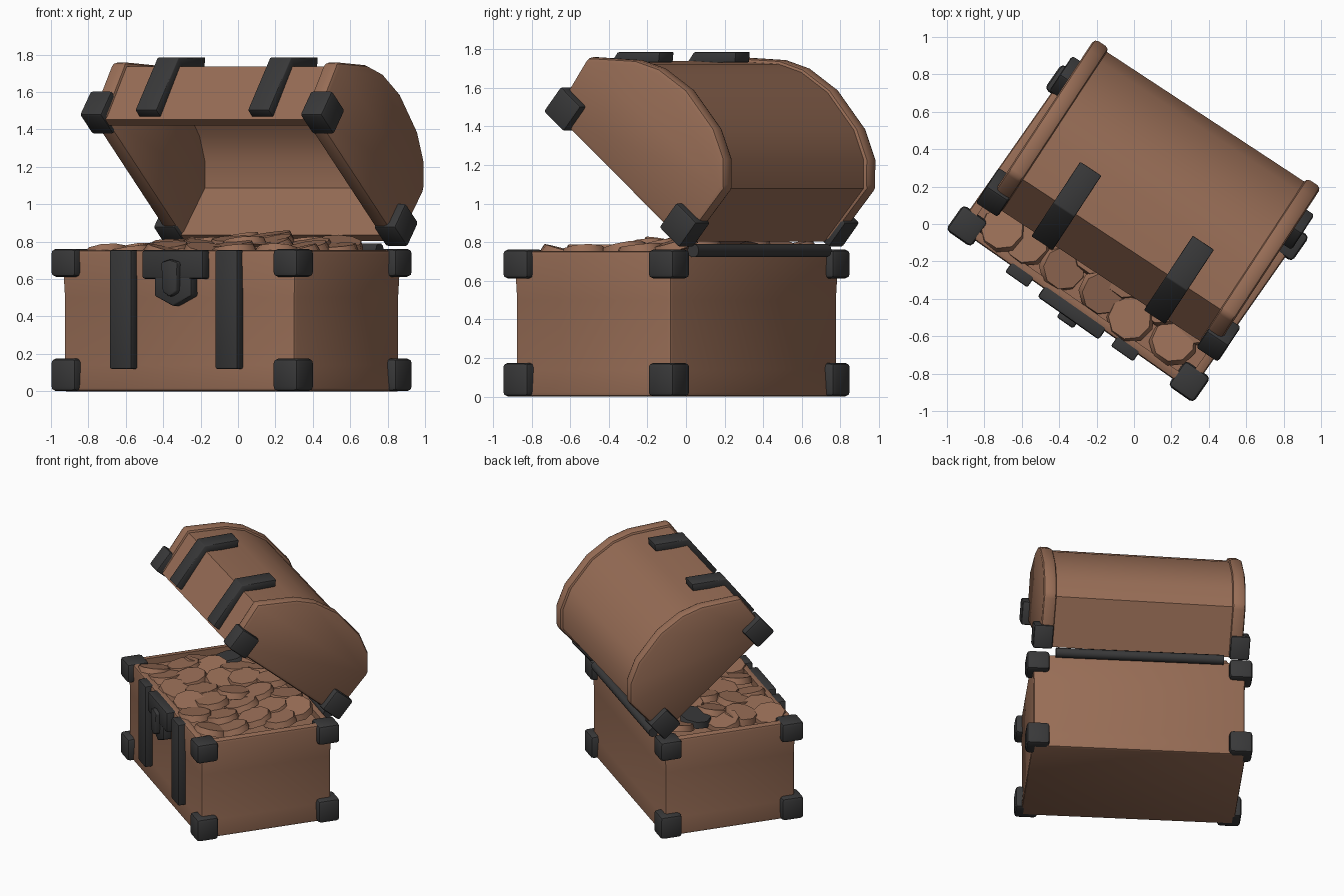
import bpy, bmesh, math, random
from mathutils import Matrix, Vector

if "Cube" in bpy.data.objects:
    bpy.data.objects.remove(bpy.data.objects["Cube"])

random.seed(4)


def material(name, rgb):
    m = bpy.data.materials.new(name)
    m.diffuse_color = (*rgb, 1)
    m.use_nodes = True
    m.node_tree.nodes["Principled BSDF"].inputs["Base Color"].default_value = m.diffuse_color
    return m


BROWN = material("brown wood", (0.31, 0.152, 0.092))
DARK = material("dark iron", (0.04, 0.04, 0.041))

# Frames: base is turned about z, the lid is also swung open about its hinge
BASE = Matrix.Rotation(math.radians(-35), 4, 'Z')
LID = (Matrix.Rotation(math.radians(-33.3), 4, 'Z') @ Matrix.Translation((0.005, 0.46, 0.79))
       @ Matrix.Rotation(math.radians(-40), 4, 'X'))


def finish(name, bm, mat, frame, bevel=0.0, angle=40):
    bmesh.ops.recalc_face_normals(bm, faces=bm.faces)
    if bevel:
        edges = [e for e in bm.edges if len(e.link_faces) == 2 and e.calc_face_angle() > 0.7]
        bmesh.ops.bevel(bm, geom=edges, offset=bevel, segments=2, profile=0.5, affect='EDGES')
    me = bpy.data.meshes.new(name)
    bm.to_mesh(me)
    bm.free()
    ob = bpy.data.objects.new(name, me)
    bpy.context.collection.objects.link(ob)
    me.materials.append(mat)
    me.transform(frame)
    me.shade_smooth()
    me.set_sharp_from_angle(angle=math.radians(angle))
    return ob


def box(name, center, size, mat, frame, bevel=0.0):
    bm = bmesh.new()
    bmesh.ops.create_cube(bm, size=1, matrix=Matrix.Translation(center) @ Matrix.Diagonal((*size, 1)))
    return finish(name, bm, mat, frame, bevel)


def prism(name, pts, x0, x1, mat, frame, bevel=0.0):
    """Extrude a (y, z) outline along x."""
    bm = bmesh.new()
    face = bm.faces.new([bm.verts.new((x0, y, z)) for y, z in pts])
    new = bmesh.ops.extrude_face_region(bm, geom=[face])['geom']
    bmesh.ops.translate(bm, vec=(x1 - x0, 0, 0), verts=[v for v in new if isinstance(v, bmesh.types.BMVert)])
    return finish(name, bm, mat, frame, bevel)


# Base box with a thin rim and a sunken filling
W, F, B, H = 0.765, -0.56, 0.44, 0.755
MID = (F + B) / 2
bm = bmesh.new()
bmesh.ops.create_cube(bm, size=1, matrix=Matrix.Translation((0, MID, H / 2)) @ Matrix.Diagonal((2 * W, B - F, H, 1)))
sides = [e for e in bm.edges if abs(e.verts[0].co.z - e.verts[1].co.z) > 0.1]
bmesh.ops.subdivide_edges(bm, edges=sides, cuts=2)
for v in bm.verts:
    if 0.1 < v.co.z < H - 0.1:
        low = v.co.z < 0.4
        v.co.z = 0.14 if low else 0.5
        v.co.x *= 0.985
        v.co.y = MID + (v.co.y - MID) * 0.98
edges = [e for e in bm.edges if e.calc_face_angle() > 0.7]
bmesh.ops.bevel(bm, geom=edges, offset=0.02, segments=2, profile=0.5, affect='EDGES')
top = [max((f for f in bm.faces if f.normal.z > 0.99), key=lambda f: f.calc_area())]
bmesh.ops.inset_region(bm, faces=top, thickness=0.045)
hole = bmesh.ops.extrude_face_region(bm, geom=top)['geom']
bmesh.ops.translate(bm, vec=(0, 0, -0.05), verts=[v for v in hole if isinstance(v, bmesh.types.BMVert)])
bmesh.ops.delete(bm, geom=top, context='FACES_ONLY')
finish("chest_base", bm, BROWN, BASE)

# Heaped coins, higher towards the back
for i in range(6):
    for j in range(5):
        u = -0.56 + 0.224 * i + random.uniform(-0.03, 0.03) + (0.05 if j % 2 else -0.05)
        v = -0.41 + 0.17 * j + random.uniform(-0.02, 0.02)
        z = 0.735 + 0.09 * (j / 4) * (1 - abs(u) / 0.8) + random.uniform(-0.005, 0.015)
        u = max(-0.56, min(0.56, u))
        tilt = Matrix.Rotation(random.uniform(-0.25, 0.25), 4, 'X') @ Matrix.Rotation(random.uniform(-0.25, 0.25), 4, 'Y')
        bm = bmesh.new()
        bmesh.ops.create_cone(bm, cap_ends=True, segments=9, radius1=0.13, radius2=0.115, depth=0.045,
                              matrix=Matrix.Translation((u, v, z)) @ tilt)
        finish("coin", bm, DARK if (i, j) == (0, 3) else BROWN, BASE)

# Iron corners of the base, bottom and top
for sx in (-1, 1):
    for y, sy in ((F, -1), (B, 1)):
        for z, h in ((0.088, 0.175), (0.687, 0.15)):
            box("base_corner", (sx * (W - 0.04), y - sy * 0.04, z), (0.165, 0.165, h), DARK, BASE, 0.025)

# Front straps on base
for sx in (-1, 1):
    box("base_strap", (sx * 0.345, F - 0.01, 0.437), (0.145, 0.07, 0.635), DARK, BASE, 0.01)

# Lock: plate, shield and hasp
box("lock_plate", (0, F - 0.015, 0.678), (0.40, 0.08, 0.155), DARK, BASE, 0.015)


def shield(name, pts, y0, y1, bevel):
    bm = bmesh.new()
    face = bm.faces.new([bm.verts.new((x, y0, z)) for x, z in pts])
    new = bmesh.ops.extrude_face_region(bm, geom=[face])['geom']
    bmesh.ops.translate(bm, vec=(0, y1 - y0, 0), verts=[v for v in new if isinstance(v, bmesh.types.BMVert)])
    finish(name, bm, DARK, BASE, bevel)


shield("lock_shield", [(-0.12, 0.64), (-0.12, 0.51), (0, 0.455), (0.12, 0.51), (0.12, 0.64)], F + 0.02, F - 0.05, 0.01)
shield("lock_hasp", [(-0.055, 0.69), (-0.045, 0.53), (0, 0.505), (0.045, 0.53), (0.055, 0.69), (0, 0.705)],
       F, F - 0.085, 0.012)

# Hinge rod along the back
bm = bmesh.new()
bmesh.ops.create_cone(bm, cap_ends=True, segments=10, radius1=0.036, radius2=0.036, depth=1.2,
                      matrix=Matrix.Translation((0, 0.465, 0.757)) @ Matrix.Rotation(math.pi / 2, 4, 'Y'))
finish("hinge_rod", bm, DARK, BASE)

# Lid outline: distance from the hinge towards the front, height
ARCH = [(0.0, 0.0), (-0.01, 0.38), (0.09, 0.50), (0.24, 0.58), (0.5, 0.625), (0.7, 0.60),
        (0.84, 0.54), (1.08, 0.36), (1.05, 0.0)]


def inset(d):
    k = 1 - 2 * d / 1.06
    return [(-(0.53 + (a - 0.53) * k), b * (1 - d / 0.62)) for a, b in ARCH]


prism("lid_panel", inset(0.02) + inset(0.07)[::-1], -0.66, 0.66, BROWN, LID)

# Raised end caps of the lid
for sx in (-1, 1):
    prism("lid_end", inset(0.0), sx * 0.63, sx * 0.725, BROWN, LID, 0.025)

# Iron corners of the lid
for sx in (-1, 1):
    for a in (0.065, 1.0):
        box("lid_corner", (sx * 0.705, -a, 0.075), (0.14, 0.165, 0.17), DARK, LID, 0.015)

# Lid straps following the front of the arch
STRAP = [(-1.02, 0.02), (-1.085, 0.02), (-1.10, 0.375), (-0.90, 0.545), (-0.87, 0.50), (-1.03, 0.36)]
for sx in (-1, 1):
    prism("lid_strap", STRAP, sx * 0.36 - 0.068, sx * 0.36 + 0.068, DARK, LID, 0.006)
